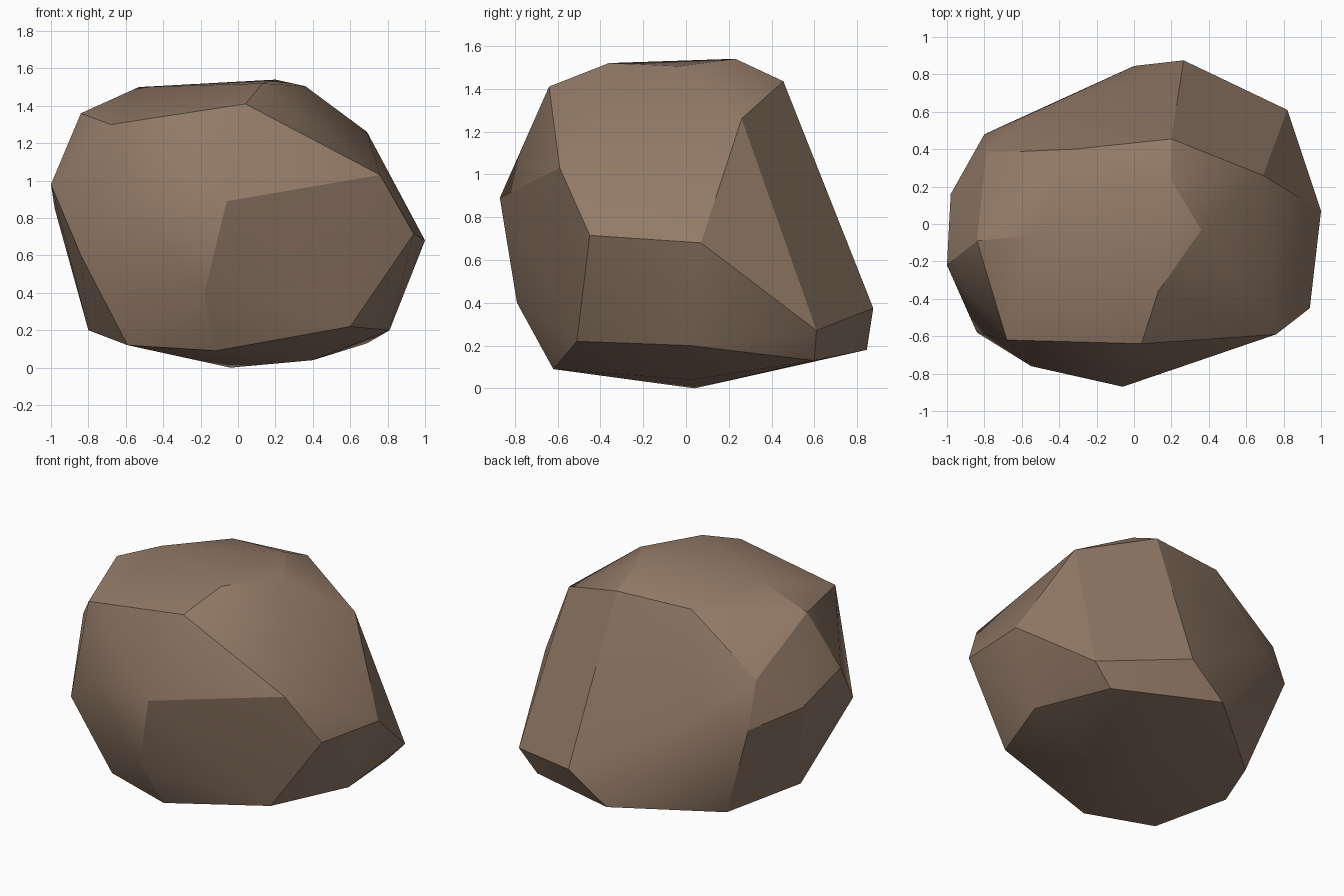
import bpy
import bmesh
import math
from mathutils import Vector

# Remove the default object only
default_object = bpy.data.objects.get("Cube")
if default_object:
    bpy.data.objects.remove(default_object, do_unlink=True)


def make_material(name, colour):
    """Plain single-colour material, the same in viewport and render."""
    material = bpy.data.materials.new(name)
    material.use_nodes = True
    material.diffuse_color = colour
    shader = material.node_tree.nodes["Principled BSDF"]
    shader.inputs["Base Color"].default_value = colour
    shader.inputs["Roughness"].default_value = 0.9
    return material


def build_boulder(name, corner_groups, material, crease_angle):
    """Wrap a tight convex skin around the chipped corners of the stone."""
    mesh = bpy.data.meshes.new(name)
    bm = bmesh.new()
    for corners in corner_groups.values():
        for corner in corners:
            bm.verts.new(Vector(corner))

    # Skin the corners, then drop any left inside the skin
    bmesh.ops.convex_hull(bm, input=bm.verts[:])
    loose = [vert for vert in bm.verts if not vert.link_faces]
    bmesh.ops.delete(bm, geom=loose, context="VERTS")
    bmesh.ops.recalc_face_normals(bm, faces=bm.faces[:])
    bm.to_mesh(mesh)
    bm.free()

    # Soft shading over shallow facets, crisp chipped edges elsewhere
    mesh.materials.append(material)
    boulder = bpy.data.objects.new(name, mesh)
    bpy.context.collection.objects.link(boulder)
    bpy.ops.object.select_all(action="DESELECT")
    boulder.select_set(True)
    bpy.context.view_layer.objects.active = boulder
    bpy.ops.object.shade_smooth_by_angle(angle=crease_angle)
    return boulder


# Corners of the stone, grouped by where they lie
stone_corners = {
    "crown": [
        (.04, -.64, 1.41), (.13, -.36, 1.52), (.36, -.03, 1.505),
        (.2, .23, 1.54), (.2, .455, 1.435), (-.32, .4, 1.43),
        (-.53, -.06, 1.5), (-.84, -.09, 1.36), (-.68, -.62, 1.3),
        (.69, .26, 1.26),
    ],
    "front_bulge": [
        (-.06, -.87, .89), (-.55, -.76, .85), (-.18, -.79, .4),
    ],
    "left_side": [
        (.76, -.59, 1.03), (.94, -.45, .715), (1, .07, .68),
        (.82, .61, .27), (.81, .02, .2),
    ],
    "right_side": [
        (-1, -.22, .98), (-.98, .16, .85), (-.84, -.58, .6),
        (-.79, .38, 1.07), (-.8, .48, .77),
    ],
    "back_slope": [
        (.265, .875, .375), (0, .845, .18), (-.55, .59, .88),
    ],
    "base": [
        (.6, -.51, .22), (-.12, -.62, .09), (-.59, -.5, .12),
        (-.8, -.08, .2), (-.57, .38, .12), (.69, .6, .13),
        (-.04, .04, 0), (.4, .03, .04),
    ],
}

brown_stone = make_material("brown_stone", (.29, .195, .135, 1))
build_boulder("boulder", stone_corners, brown_stone, math.radians(24))
